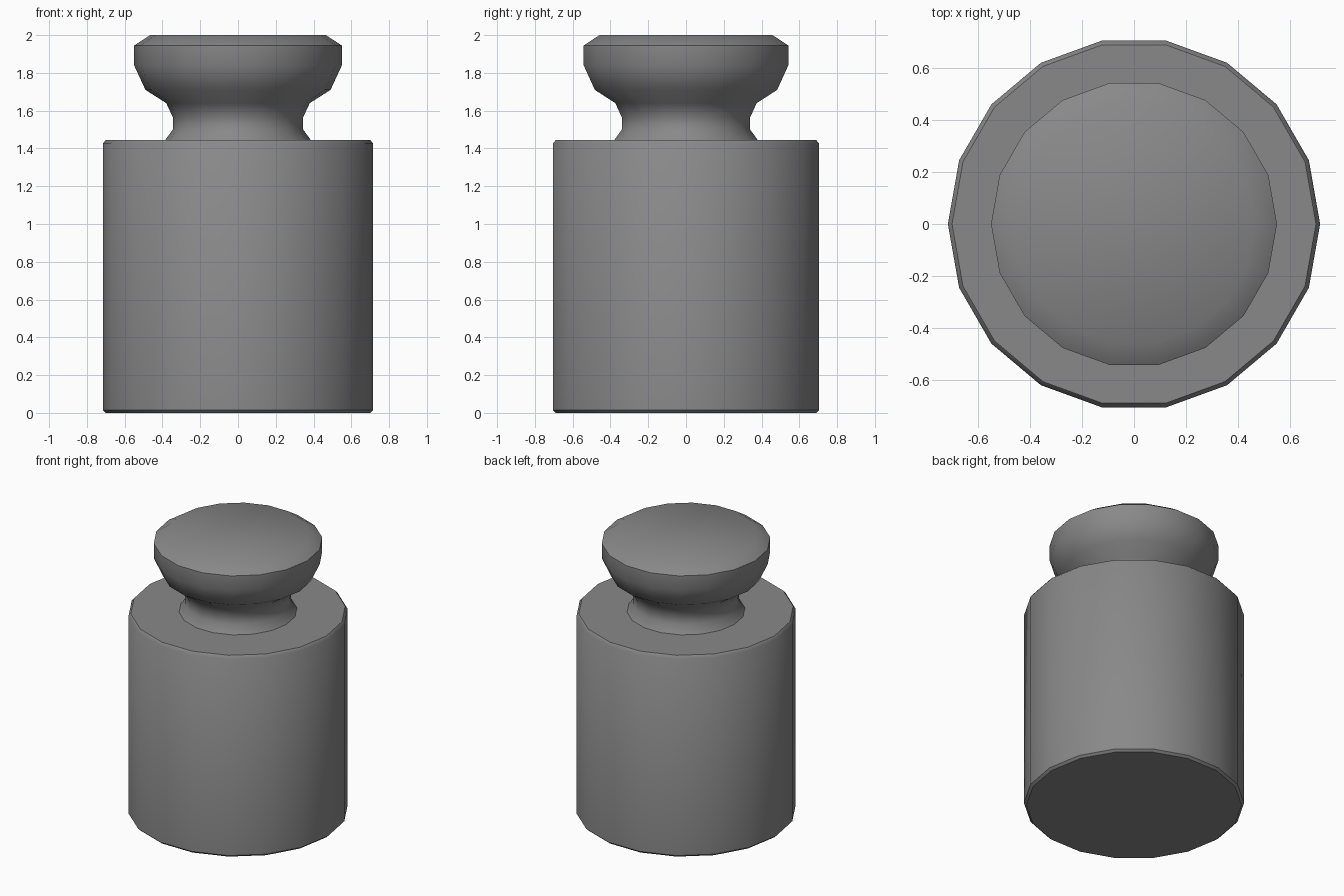
import bpy, bmesh, math

if "Cube" in bpy.data.objects:
    bpy.data.objects.remove(bpy.data.objects["Cube"])

SIDES = 18

steel = bpy.data.materials.new("grey_metal")
steel.diffuse_color = (0.25, 0.25, 0.25, 1)
steel.use_nodes = True
steel.node_tree.nodes["Principled BSDF"].inputs["Base Color"].default_value = steel.diffuse_color


def lathe(name, profile, sharp_angle):
    """Revolve (radius, z) points about z, with capped ends."""
    bm = bmesh.new()
    rings = [[bm.verts.new((r * math.cos(2 * math.pi * i / SIDES),
                            r * math.sin(2 * math.pi * i / SIDES), z))
              for i in range(SIDES)] for r, z in profile]
    for low, high in zip(rings, rings[1:]):
        for i in range(SIDES):
            j = (i + 1) % SIDES
            bm.faces.new((low[i], low[j], high[j], high[i]))
    bm.faces.new(rings[0][::-1])
    bm.faces.new(rings[-1])
    mesh = bpy.data.meshes.new(name)
    bm.to_mesh(mesh)
    bm.free()
    mesh.materials.append(steel)
    obj = bpy.data.objects.new(name, mesh)
    bpy.context.collection.objects.link(obj)
    bpy.ops.object.select_all(action='DESELECT')
    obj.select_set(True)
    bpy.context.view_layer.objects.active = obj
    bpy.ops.object.shade_smooth_by_angle(angle=math.radians(sharp_angle))
    return obj


# Cylindrical body with small bevelled rims
lathe("weight_body", [(0.70, 0), (0.716, 0.015), (0.716, 1.425), (0.70, 1.445)], 40)

# Waisted neck flaring into the grip knob
lathe("neck_and_knob", [(0.385, 1.445), (0.345, 1.50), (0.345, 1.565), (0.38, 1.64),
                        (0.49, 1.71), (0.55, 1.84), (0.55, 1.945), (0.465, 2.0)], 50)
